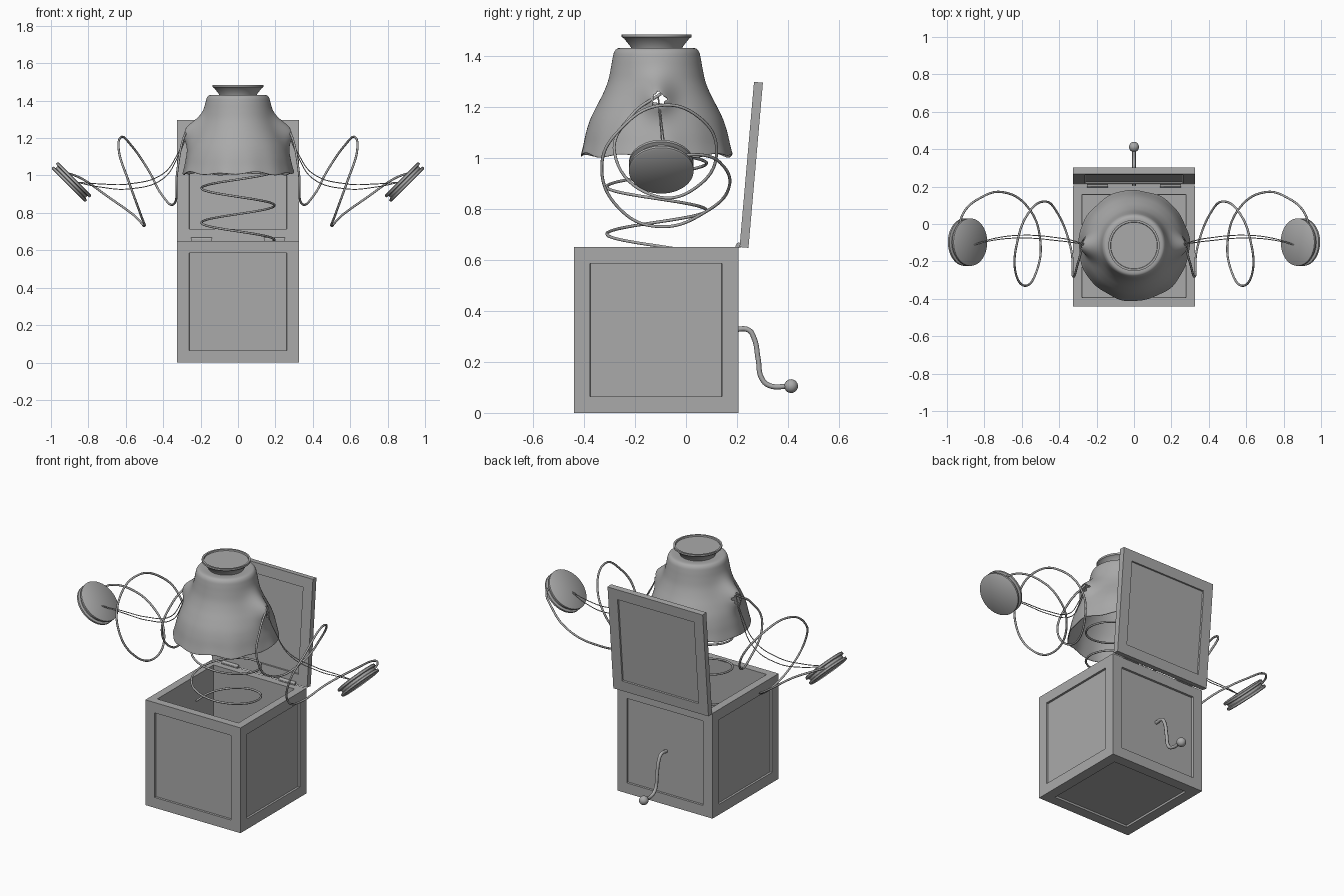
import bpy, bmesh, math
from mathutils import Matrix, Vector

if "Cube" in bpy.data.objects:
    bpy.data.objects.remove(bpy.data.objects["Cube"])

CY = -0.115  # y of the coat and spring axis

# One dark grey for the whole toy
grey = bpy.data.materials.new("dark_grey")
grey.diffuse_color = (.4, .4, .4, 1)
grey.use_nodes = True
grey.node_tree.nodes["Principled BSDF"].inputs["Base Color"].default_value = grey.diffuse_color


def smooth_shade(ob):
    bpy.ops.object.select_all(action='DESELECT')
    ob.select_set(True)
    bpy.context.view_layer.objects.active = ob
    bpy.ops.object.shade_smooth_by_angle(angle=math.radians(40))


def finish(name, bm, smooth=False):
    bmesh.ops.recalc_face_normals(bm, faces=bm.faces)
    me = bpy.data.meshes.new(name)
    bm.to_mesh(me)
    bm.free()
    me.materials.append(grey)
    ob = bpy.data.objects.new(name, me)
    bpy.context.collection.objects.link(ob)
    if smooth:
        smooth_shade(ob)
    return ob


def tube(name, pts, r, res=8):
    """Round wire through the points, converted to mesh."""
    cu = bpy.data.curves.new(name, 'CURVE')
    cu.dimensions = '3D'
    cu.bevel_depth, cu.bevel_resolution = r, 2
    cu.resolution_u, cu.use_fill_caps = res, True
    cu.materials.append(grey)
    sp = cu.splines.new('BEZIER')
    sp.bezier_points.add(len(pts) - 1)
    for b, p in zip(sp.bezier_points, pts):
        b.co = p
        b.handle_left_type = b.handle_right_type = 'AUTO'
    ob = bpy.data.objects.new(name, cu)
    bpy.context.collection.objects.link(ob)
    bpy.ops.object.select_all(action='DESELECT')
    ob.select_set(True)
    bpy.context.view_layer.objects.active = ob
    bpy.ops.object.convert(target='MESH')


def lathe(name, profile, matrix, seg=48):
    bm = bmesh.new()
    vs = [bm.verts.new((r, 0, z)) for r, z in profile]
    es = [bm.edges.new(p) for p in zip(vs, vs[1:])]
    bmesh.ops.spin(bm, geom=vs + es, axis=(0, 0, 1), cent=(0, 0, 0),
                   angle=math.tau, steps=seg, use_duplicate=False)
    bmesh.ops.remove_doubles(bm, verts=bm.verts, dist=1e-5)
    bm.transform(matrix)
    return finish(name, bm, True)


def block(lo, hi):
    bm = bmesh.new()
    lo, hi = Vector(lo), Vector(hi)
    bmesh.ops.create_cube(bm, size=1, matrix=Matrix.Translation((lo + hi) / 2)
                          @ Matrix.Diagonal((*(hi - lo), 1)))
    bm.normal_update()
    return bm


def recess(bm, faces, border, depth):
    bmesh.ops.inset_individual(bm, faces=faces, thickness=border, use_even_offset=True)
    bmesh.ops.inset_individual(bm, faces=faces, thickness=0.001, depth=-depth, use_even_offset=True)


def catmull(p, t):
    """Point on a smooth curve through the list p, t in 0..len-1."""
    i = min(int(t), len(p) - 2)
    u = t - i
    a, b, c, d = (Vector(p[min(max(k, 0), len(p) - 1)]) for k in range(i - 1, i + 3))
    return b + .5 * u * (c - a + u * (2 * a - 5 * b + 4 * c - d + u * (3 * (b - c) + d - a)))


# Box: sunken panels on all sides, open cavity on top
bm = block((-.325, -.44, 0), (.325, .205, .65))
top = [f for f in bm.faces if f.normal.z > .5]
recess(bm, [f for f in bm.faces if f.normal.z < .5], .064, .012)
recess(bm, top, .048, .60)
finish("box", bm)

# Lid leaning back, panelled on both faces
bm = block((-.325, 0, 0), (.325, .035, .65))
recess(bm, [f for f in bm.faces if abs(f.normal.y) > .5], .064, .01)
bm.transform(Matrix.Translation((0, .21, .65)) @ Matrix.Rotation(math.radians(-5), 4, 'X'))
finish("lid", bm)

# Hinges
for s, side in ((-1, "left"), (1, "right")):
    bm = block((s * .195 - .055, .195, .648), (s * .195 + .055, .215, .656))
    finish(side + "_hinge_leaf", bm)
    tube(side + "_hinge_pin", [(s * .195 - .055, .207, .657), (s * .195 + .055, .207, .657)], .011, 1)

# Crank and knob on the back
tube("crank", [(0, .19, .327), (0, .245, .325), (0, .266, .295), (0, .283, .21), (0, .297, .135),
               (0, .325, .108), (0, .41, .105)], .01)
ball = [(.027 * math.sin(i * math.pi / 12), .027 * math.cos(i * math.pi / 12)) for i in range(13)]
ball[0], ball[-1] = (0, .027), (0, -.027)
lathe("crank_knob", ball, Matrix.Translation((0, .412, .105)), 24)

# Main spring from inside the box up into the coat
pts = []
z = .56
while z < 1.40:
    a = -math.tau * (z - .655) / .185
    r = .195 - max(0, z - 1.05) * .2
    pts.append((r * math.cos(a), CY + r * math.sin(a), z))
    z += .185 / 12
tube("main_spring", pts, .006, 4)

# Coat: draped bell with pulled-out sleeves and wavy hem
PROFILE = [(.09, 1.428), (.145, 1.431), (.165, 1.418), (.173, 1.39), (.180, 1.35), (.191, 1.30),
           (.211, 1.25), (.237, 1.20), (.261, 1.15), (.277, 1.10), (.288, 1.05), (.298, 1.010)]
rows = [catmull(PROFILE, i / 4) for i in range(4 * (len(PROFILE) - 1) + 1)]
SEG = 96
bm = bmesh.new()
grid = []
for r, z in rows:
    ring = []
    low = max(0, (1.25 - z) / .25)
    for i in range(SEG):
        a = math.tau * i / SEG
        rr = r + low ** 2 * (.003 * math.sin(7 * a + 1) + .002 * math.sin(13 * a))
        x, y = rr * math.cos(a), rr * math.sin(a)
        pull = .075 * math.exp(-(y / .06) ** 2 - ((z - 1.24) / .07) ** 2)
        x += math.copysign(pull, x)
        dz = low ** 4 * (.007 * math.sin(9 * a) + .005 * math.sin(5 * a + 2))
        ring.append(bm.verts.new((x, y + CY, z + dz)))
    grid.append(ring)
for lo, hi in zip(grid, grid[1:]):
    for i in range(SEG):
        bm.faces.new((lo[i - 1], lo[i], hi[i], hi[i - 1]))
cuffs = []
for f in bm.faces:
    c = f.calc_center_median()
    if math.hypot(c.y - CY - .008, c.z - 1.23) < .029:
        cuffs.append(f)
bmesh.ops.delete(bm, geom=cuffs, context='FACES')
coat = finish("coat", bm, True)
sol = coat.modifiers.new("thickness", 'SOLIDIFY')
sol.thickness = .006
sub = coat.modifiers.new("smooth", 'SUBSURF')
sub.levels = sub.render_levels = 1

# Flared collar with closed top
lathe("collar", [(0, 1.42), (.098, 1.42), (.102, 1.435), (.128, 1.468), (.137, 1.473), (.137, 1.484),
                 (.126, 1.484), (.124, 1.476), (0, 1.476)], Matrix.Translation((0, CY, 0)), 64)

# Arms: growing coil, two slack cords and a grooved disc hand on each side
COIL = [(.27, -.10, 1.25), (.30, -.21, 1.17), (.325, -.28, 1.02), (.34, -.12, .85), (.41, .06, .90),
        (.48, .12, 1.03), (.57, .05, 1.16), (.625, -.10, 1.205), (.635, -.25, 1.12), (.585, -.33, .97),
        (.52, -.25, .79), (.50, -.10, .73), (.56, .08, .79), (.70, .17, .89), (.83, .135, .98),
        (.905, .07, 1.01), (.94, -.02, 1.01)]
CORD = [(.26, -.11, 1.25), (.32, -.10, 1.12), (.40, -.09, 1.01), (.58, -.075, .955), (.74, -.085, .955),
        (.87, -.115, .965)]
HAND = [(0, -.026), (.122, -.026), (.127, -.022), (.127, -.011), (.113, -.007), (.113, .007),
        (.127, .011), (.127, .022), (.122, .026), (0, .026)]
for s, side in ((-1, "left"), (1, "right")):
    tube(side + "_arm_coil", [(s * x, y, z) for x, y, z in COIL], .006, 10)
    for k in (0, 1):
        tube(f"{side}_cord_{k + 1}",
             [(s * x, y + .016 * k * math.sin(math.pi * i / 5), z - .028 * k * math.sin(math.pi * i / 5))
              for i, (x, y, z) in enumerate(CORD)], .0025, 8)
    lathe(side + "_hand_disc", HAND, Matrix.Translation((s * .89, -.097, .965))
          @ Matrix.Rotation(s * math.radians(135), 4, 'Y'), 48)
